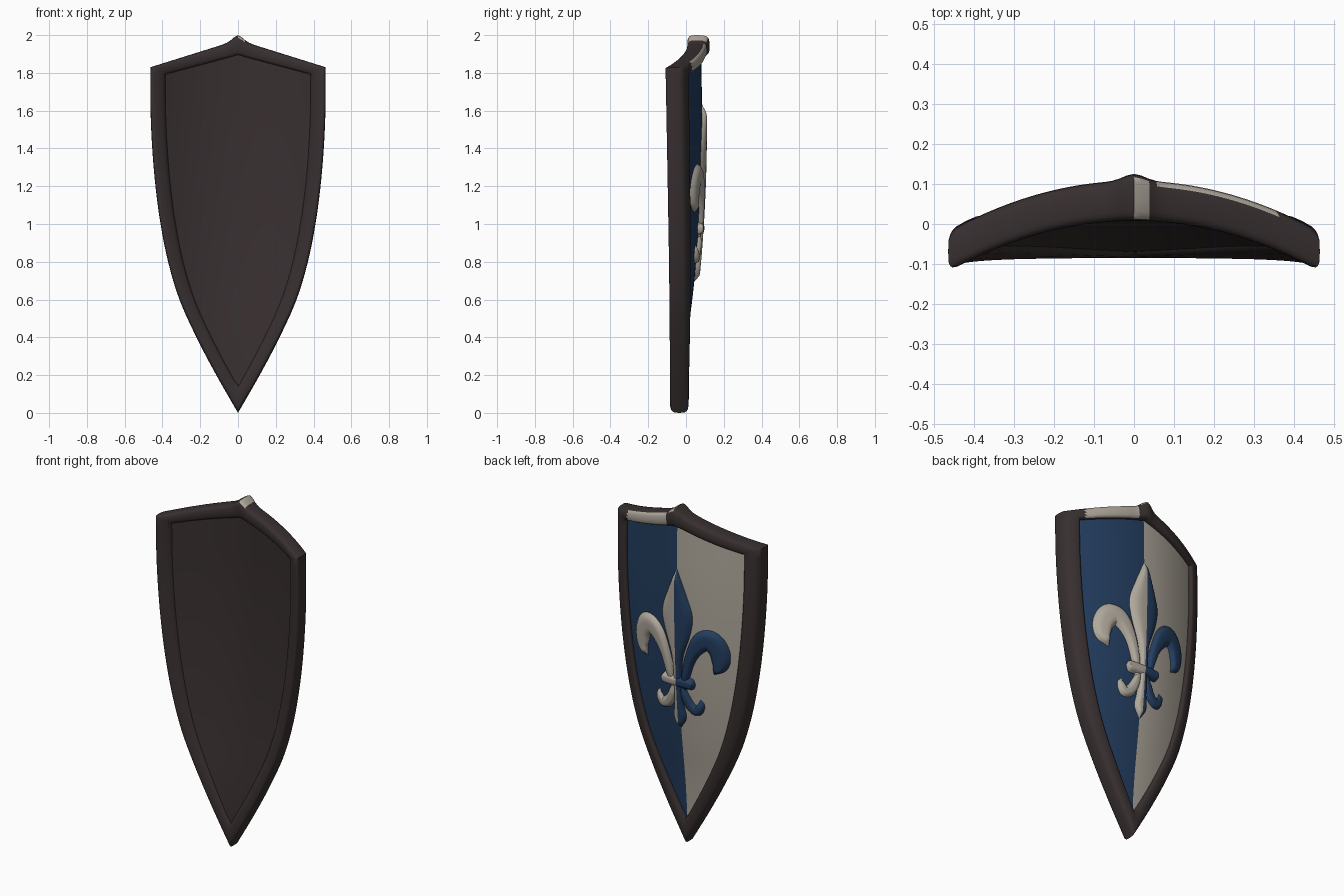
import bpy, bmesh, math
from mathutils import Vector

cube = bpy.data.objects.get("Cube")
if cube:
    bpy.data.objects.remove(cube, do_unlink=True)


def material(name, rgb):
    m = bpy.data.materials.new(name)
    m.use_nodes = True
    m.diffuse_color = (*rgb, 1)
    m.node_tree.nodes["Principled BSDF"].inputs["Base Color"].default_value = (*rgb, 1)
    return m


BROWN = material("dark brown", (0.040, 0.029, 0.029))
BLUE = material("deep blue", (0.017, 0.047, 0.115))
CREAM = material("warm cream", (0.43, 0.39, 0.33))


def smooth_path(points, steps):
    """Catmull-Rom curve through points of any dimension."""
    p = [Vector(q) for q in points]
    p = [2 * p[0] - p[1]] + p + [2 * p[-1] - p[-2]]
    out = []
    for i in range(1, len(p) - 2):
        a, b, c, d = p[i - 1:i + 3]
        for k in range(steps):
            t = k / steps
            out.append(0.5 * (2 * b + (c - a) * t + (2 * a - 5 * b + 4 * c - d) * t ** 2
                              + (3 * b - a - 3 * c + d) * t ** 3))
    return out + [p[-2]]


# Shield outline: one side from the tip to the upper corner, then the sloping top
TOP, PEAK = 1.83, 1.975
SIDE = smooth_path([(0, 0), (.115, .2), (.22, .4), (.31, .6), (.37, .8), (.41, 1),
                    (.437, 1.2), (.454, 1.4), (.463, 1.6), (.464, TOP)], 5)


def half_width(z):
    for a, b in zip(SIDE, SIDE[1:]):
        if z <= b.y:
            return a.x + (b.x - a.x) * max(0, z - a.y) / (b.y - a.y)
    return SIDE[-1].x


def surface(x, z):
    """Depth of the bowed middle surface of the shield."""
    return -0.035 - 0.019 * z + 0.6 * (half_width(z) ** 2 - x * x)


def inner_point(p):
    z = 0.15 + p.y * (1.79 - 0.15) / TOP
    return Vector((max(0, half_width(z) - 0.084), z))


def make_object(name, rows, mats, rule=None, closed=False, facing=1):
    """Skin a grid of points; closed wraps both ways."""
    bm = bmesh.new()
    grid = [[bm.verts.new(v) for v in row] for row in rows]
    n, m = len(grid), len(grid[0])
    for i in range(n if closed else n - 1):
        for j in range(m if closed else m - 1):
            a, b = grid[i], grid[(i + 1) % n]
            k = (j + 1) % m
            bm.faces.new((a[j], a[k], b[k], b[j]))
    bmesh.ops.remove_doubles(bm, verts=bm.verts, dist=0.0002)
    if closed:
        bmesh.ops.recalc_face_normals(bm, faces=bm.faces)
    bm.normal_update()
    for f in bm.faces:
        if not closed and f.normal.y * facing < 0:
            f.normal_flip()
        if rule:
            f.material_index = rule(f.calc_center_median(), f.normal)
    mesh = bpy.data.meshes.new(name)
    bm.to_mesh(mesh)
    bm.free()
    for mat in mats:
        mesh.materials.append(mat)
    obj = bpy.data.objects.new(name, mesh)
    bpy.context.collection.objects.link(obj)
    bpy.ops.object.select_all(action='DESELECT')
    obj.select_set(True)
    bpy.context.view_layer.objects.active = obj
    bpy.ops.object.shade_smooth_by_angle(angle=math.radians(50))
    return obj


# Rim: rounded section lofted between the outer and inner outlines
outer, inner = list(SIDE), [inner_point(p) for p in SIDE]
STEPS = 24
for k in range(1, STEPS + 1):
    t = k / STEPS
    outer.append(SIDE[-1].lerp(Vector((0, PEAK)), t))
    inner.append(inner[len(SIDE) - 1].lerp(Vector((0, 1.89)), t))
flip = Vector((-1, 1))
outer += [p * flip for p in outer[-2:0:-1]]
inner += [p * flip for p in inner[-2:0:-1]]


def soft(v):
    return math.copysign(abs(v) ** 0.55, v)


rim_rows = []
for a, b in zip(outer, inner):
    knob = math.exp(-(a.x / 0.04) ** 2) if a.y > TOP else 0
    row = []
    for k in range(20):
        ang = 2 * math.pi * k / 20
        s = 0.5 - 0.5 * soft(math.cos(ang))
        p = a.lerp(b, s)
        depth = 0.05 * soft(math.sin(ang))
        y = surface(p.x, p.y) + depth + max(0, depth) * 0.35 * knob
        row.append((p.x, y, p.y + (PEAK and 0.025) * knob * (1 - s)))
    rim_rows.append(row)


def rim_paint(c, n):
    painted_back = 0.05 < c.x < 0.36 and c.z > 1.78 and n.y > 0.5
    painted_crest = 0.005 < c.x < 0.045 and c.z > 1.93 and n.z > 0.4
    return int(painted_back or painted_crest)


make_object("rim", rim_rows, [BROWN, CREAM], rim_paint, closed=True)

# Panels: painted outer board and plain inner board, edges hidden in the rim
COLS = 24


def board(offset):
    rows = []
    for p in SIDE:
        e = p.lerp(inner_point(p), 0.6)
        rise = 0.115 * (p.y / TOP)
        row = []
        for j in range(COLS + 1):
            u = 2 * j / COLS - 1
            x, z = u * e.x, e.y + rise * (1 - abs(u))
            row.append((x, surface(x, z) + offset, z))
        rows.append(row)
    return rows


FIELD = 0.022
make_object("painted_board", board(FIELD), [BLUE, CREAM], lambda c, n: int(c.x < 0))
make_object("inner_board", board(-0.036), [BROWN], facing=-1)


# Lily emblem: domed strips (x, z, half breadth) with counterchanged colours
def strip(name, path, side, low=-1.0, height=0.03):
    pts = smooth_path(path, 6)
    rows = []
    for i, p in enumerate(pts):
        d = pts[min(i + 1, len(pts) - 1)] - pts[max(i - 1, 0)]
        across = Vector((d.y, -d.x)).normalized()
        w = max(p.z, 0.001)
        row = []
        for k in range(11):
            s = low + (1 - low) * k / 10
            x = max(0, p.x + abs(across.x) * s * w if low == 0 else p.x + across.x * s * w)
            z = p.y + across.y * s * w
            lift = height * min(1, w / 0.025) * (1 - abs(s) ** 4)
            row.append((side * x, surface(x, z) + FIELD - 0.004 + lift, z))
        rows.append(row)
    make_object(name, rows, [CREAM if side > 0 else BLUE])


CENTRE = [(0, .69, 0), (0, .76, .04), (0, .84, .03), (0, .98, .025), (0, 1.12, .035),
          (0, 1.27, .085), (0, 1.38, .1), (0, 1.5, .06), (0, 1.64, 0)]
PETAL = [(.03, .9, .01), (.05, 1.02, .025), (.085, 1.14, .035), (.14, 1.23, .055),
         (.2, 1.255, .065), (.245, 1.2, .06), (.25, 1.12, .045), (.215, 1.06, .004)]
CURL = [(.02, .98, .01), (.04, .9, .025), (.07, .84, .032), (.11, .82, .03),
        (.135, .86, .02), (.13, .89, .004)]
KNOT = [(0, .975, .035), (.05, .975, .035), (.09, .975, .032), (.105, .975, .004)]
for side, word in ((1, "left"), (-1, "right")):
    strip("centre_petal_" + word, CENTRE, side, low=0.0)
    strip("side_petal_" + word, PETAL, side)
    strip("lower_curl_" + word, CURL, side, height=0.026)
    strip("knot_" + word, KNOT, side, height=0.034)
